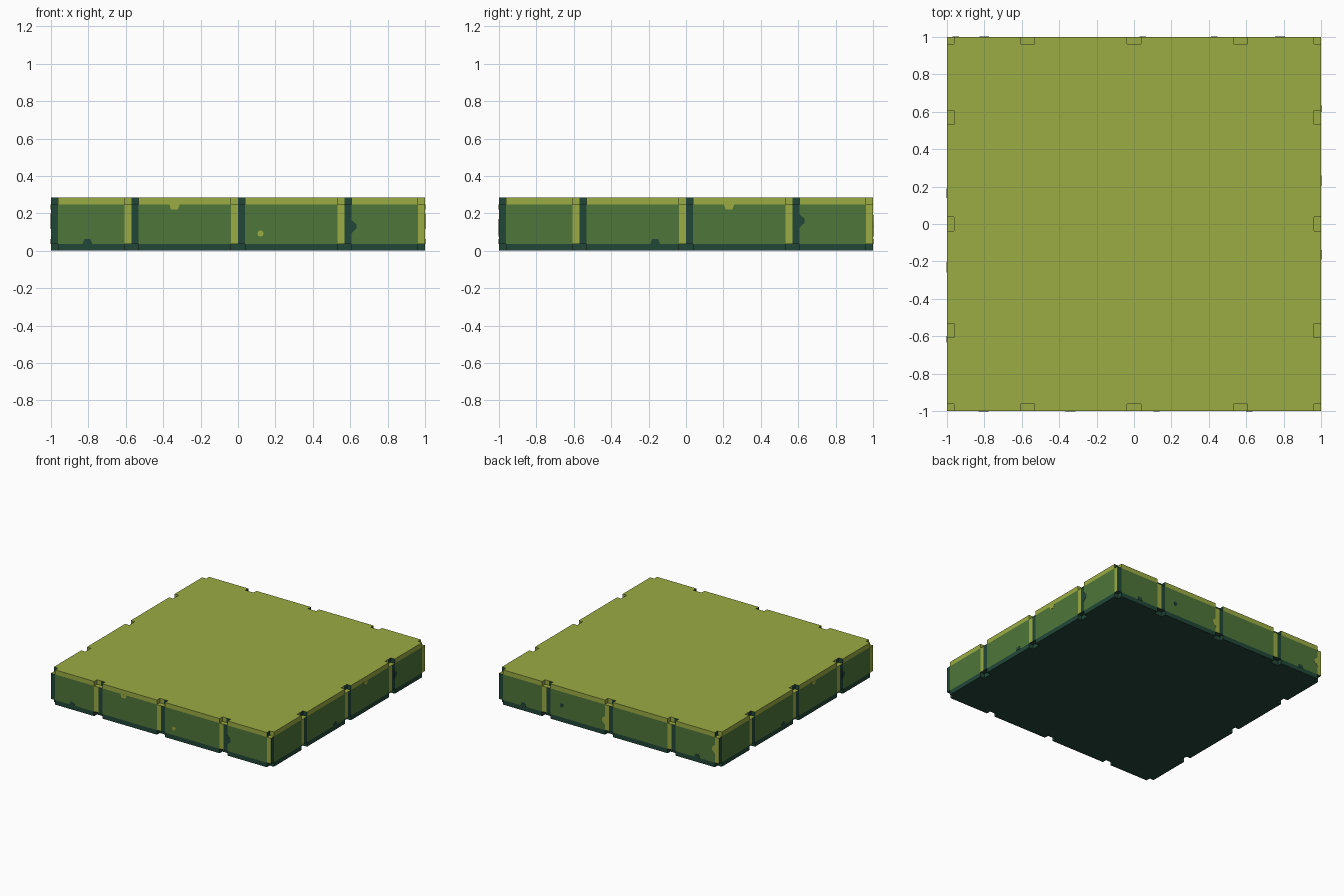
import bpy, bmesh, math
from mathutils import Vector

if "Cube" in bpy.data.objects:
    bpy.data.objects.remove(bpy.data.objects["Cube"])

H, S = 0.285, 0.037          # slab height, strip / notch size


def material(name, rgb):
    m = bpy.data.materials.new(name)
    m.diffuse_color = (*rgb, 1)
    m.use_nodes = True
    m.node_tree.nodes["Principled BSDF"].inputs["Base Color"].default_value = m.diffuse_color
    return m


LIGHT, MID, DARK = 0, 1, 2
MATS = [material("light_moss", (0.328, 0.407, 0.056)),
        material("mid_green", (0.077, 0.18, 0.041)),
        material("dark_green", (0.016, 0.062, 0.039))]


def finish(name, bm):
    me = bpy.data.meshes.new(name)
    bm.to_mesh(me)
    bm.free()
    for m in MATS:
        me.materials.append(m)
    ob = bpy.data.objects.new(name, me)
    bpy.context.collection.objects.link(ob)
    return ob


# Slab: cells between the cut planes, with the small edge cells left out
joints = (-1, -0.57, 0, 0.57, 1)
cuts = [v for c in joints for v in (c - S, c, c + S) if abs(v) <= 1]
zs = [0, S, H - S, H]
N = len(cuts) - 1


def solid(i, j, k):
    if not (0 <= i < N and 0 <= j < N and 0 <= k < 3):
        return False
    notch = (i in (0, N - 1) and j % 3 != 1) or (j in (0, N - 1) and i % 3 != 1)
    return k == 1 or not notch


def colour(c, n):
    if abs(n.z) > 0.5:
        return LIGHT if n.z > 0 else DARK
    if c.z < S:
        return DARK
    if abs(c.dot(n)) < 0.95:                     # side walls of a notch
        m = Vector((0, math.copysign(1, c.y), 0)) if abs(n.x) > 0.5 else Vector((math.copysign(1, c.x), 0, 0))
        return LIGHT if n.dot(Vector((-m.y, m.x, 0))) > 0 else DARK
    u = c.dot(Vector((-n.y, n.x, 0)))            # position along the side
    cell = max(i for i in range(N) if cuts[i] <= u)
    if cell % 3 == 1:
        return LIGHT if c.z > H - S else MID
    return DARK if cell % 3 == 0 else LIGHT


bm = bmesh.new()
verts = {}


def vert(*key):
    if key not in verts:
        verts[key] = bm.verts.new((cuts[key[0]], cuts[key[1]], zs[key[2]]))
    return verts[key]


for i in range(N):
    for j in range(N):
        for k in range(3):
            if not solid(i, j, k):
                continue
            for axis in range(3):
                for d in (0, 1):
                    nb = [i, j, k]
                    nb[axis] += 2 * d - 1
                    if solid(*nb):
                        continue
                    ring = []
                    for a, b in ((0, 0), (1, 0), (1, 1), (0, 1)):
                        p = [i, j, k]
                        p[axis] += d
                        p[(axis + 1) % 3] += a
                        p[(axis + 2) % 3] += b
                        ring.append(vert(*p))
                    f = bm.faces.new(ring if d else ring[::-1])
                    f.normal_update()
                    f.material_index = colour(f.calc_center_median(), f.normal)
bmesh.ops.dissolve_limit(bm, angle_limit=0.01, verts=bm.verts, edges=bm.edges,
                         delimit={'MATERIAL'})
finish("tile_slab", bm)


# Painted chips: thin plates on the sides
def chip(bm, n, pts, col):
    r = Vector((-n.y, n.x, 0))
    base = [r * u + n * 0.998 + Vector((0, 0, z)) for u, z in pts]
    a = [bm.verts.new(p) for p in base]
    b = [bm.verts.new(p + n * 0.0035) for p in base]
    faces = [bm.faces.new(a[::-1]), bm.faces.new(b)]
    for q in range(len(a)):
        w = (q + 1) % len(a)
        faces.append(bm.faces.new((a[q], a[w], b[w], b[q])))
    for f in faces:
        f.material_index = col


def bump(kind, u, z):
    if kind == "dot":
        return [(u + 0.017 * math.cos(t * math.pi / 4), z + 0.017 * math.sin(t * math.pi / 4))
                for t in range(8)]
    if kind == "bottom":
        return [(u - 0.026, S), (u + 0.026, S), (u + 0.016, 0.063), (u - 0.016, 0.063)]
    if kind == "top":
        return [(u - 0.028, H - S), (u - 0.018, 0.22), (u + 0.018, 0.22), (u + 0.028, H - S)]
    s = 1 if kind == "grow_right" else -1        # grows sideways from a strip
    pts = [(u, z - 0.045), (u + s * 0.022, z - 0.02), (u + s * 0.034, z - 0.012),
           (u + s * 0.034, z + 0.012), (u + s * 0.022, z + 0.02), (u, z + 0.04)]
    return pts if s > 0 else pts[::-1]


FRONT, BACK = Vector((0, -1, 0)), Vector((0, 1, 0))
RIGHT, LEFT = Vector((1, 0, 0)), Vector((-1, 0, 0))
side_chips = [("bottom", -0.165, 0, DARK), ("top", 0.23, 0, LIGHT),
              ("grow_right", 0.6, 0.16, DARK)]
chips = {
    "front": (FRONT, [("bottom", -0.805, 0, DARK), ("top", -0.34, 0, LIGHT),
                      ("dot", 0.12, 0.092, LIGHT), ("grow_right", 0.6, 0.13, DARK)]),
    "back": (BACK, [("bottom", -0.78, 0, DARK), ("dot", -0.43, 0.135, DARK),
                    ("grow_left", -0.03, 0.12, LIGHT), ("bottom", 0.8, 0, DARK),
                    ("grow_left", 0.97, 0.15, LIGHT)]),
    "right": (RIGHT, side_chips),
    "left": (LEFT, side_chips),
}
for name, (n, items) in chips.items():
    bm = bmesh.new()
    for kind, u, z, col in items:
        chip(bm, n, bump(kind, u, z), col)
    finish(name + "_chips", bm)
